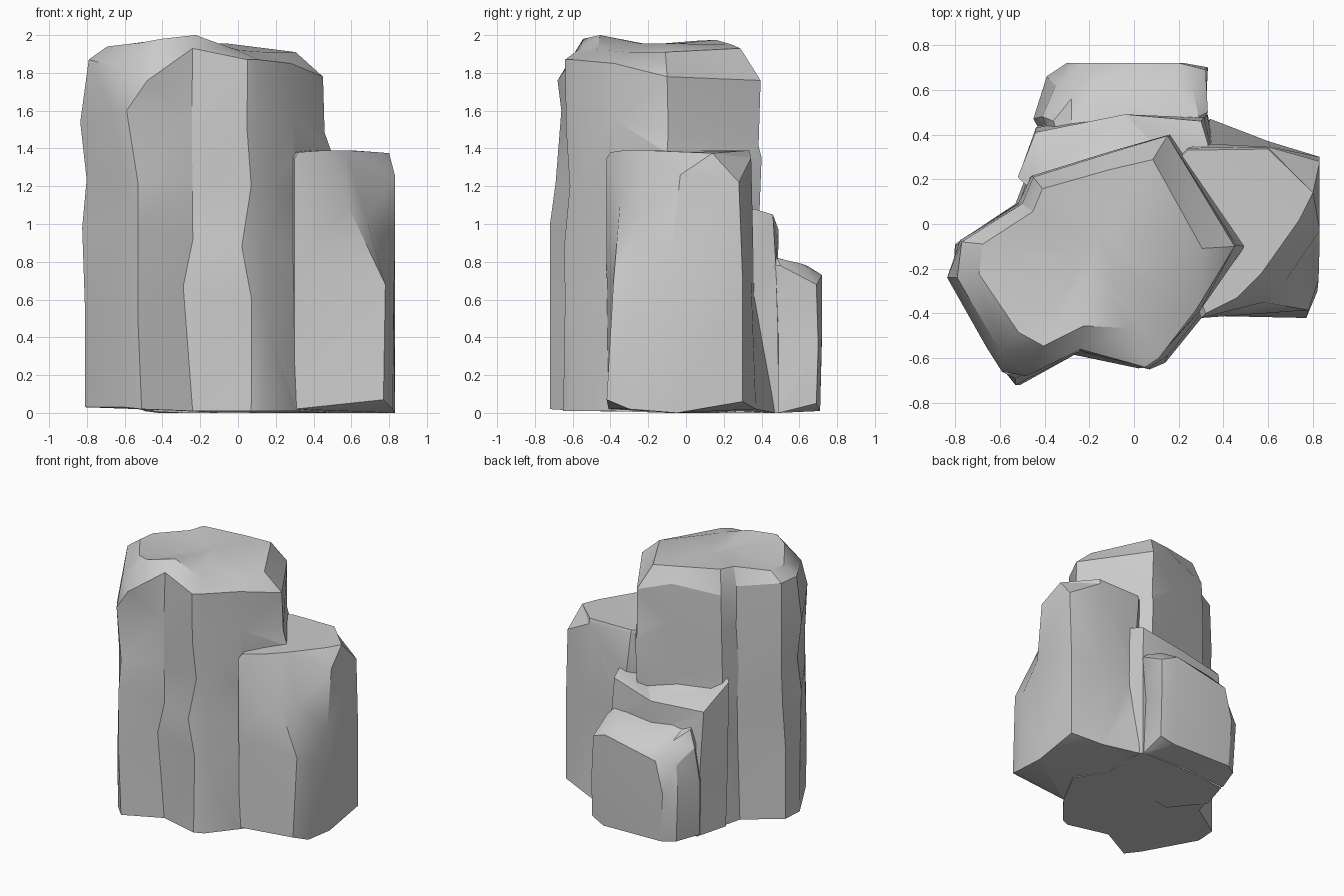
import bpy, bmesh, random
from mathutils import Vector

random.seed(4)


def loft(name, rings):
    """Skin matching rings of points (bottom to top) and cap both ends."""
    bm = bmesh.new()
    loops = [[bm.verts.new(p) for p in ring] for ring in rings]
    n = len(loops[0])
    for a, b in zip(loops, loops[1:]):
        for i in range(n):
            j = (i + 1) % n
            bm.faces.new((a[i], a[j], b[j], b[i]))
    bm.faces.new(loops[0][::-1])
    bm.faces.new(loops[-1])
    bmesh.ops.triangulate(bm, faces=bm.faces[:])
    bmesh.ops.recalc_face_normals(bm, faces=bm.faces[:])
    me = bpy.data.meshes.new(name)
    bm.to_mesh(me)
    bm.free()
    ob = bpy.data.objects.new(name, me)
    bpy.context.collection.objects.link(ob)
    return ob


def between(low, high, levels, wobble):
    """Rings between two end rings, with a little chiselled unevenness."""
    out = [low]
    for t in levels:
        ring = []
        for a, b in zip(low, high):
            p = Vector(a).lerp(Vector(b), t)
            p += Vector([random.uniform(-wobble, wobble) for _ in range(2)]
                        + [random.uniform(-5, 5) * wobble])
            ring.append(p)
        out.append(ring)
    return out + [high]


def inset(ring, centre, scales, heights):
    return [(centre[0] + (p[0] - centre[0]) * k,
             centre[1] + (p[1] - centre[1]) * k, z)
            for p, k, z in zip(ring, scales, heights)]


# tall main column: vertical corners with ground and shoulder heights
main_base = [(-.80, -.09, .03), (-.81, -.25, .03), (-.60, -.63, .03),
             (-.51, -.72, .02), (-.24, -.57, .01), (.07, -.65, .01),
             (.14, -.62, .01), (.31, -.41, .01), (.48, -.10, 0),
             (.17, .38, 0), (-.10, .32, 0), (-.48, .22, .01), (-.53, .09, .02)]
main_shoulder = [(-.77, -.08, 1.87), (-.79, -.24, 1.87), (-.60, -.57, 1.82),
                 (-.48, -.68, 1.76), (-.24, -.56, 1.93), (.05, -.64, 1.87),
                 (.11, -.60, 1.87), (.28, -.38, 1.85), (.45, -.10, 1.78),
                 (.15, .395, 1.76), (-.10, .32, 1.84), (-.45, .21, 1.80),
                 (-.50, .09, 1.84)]
top_z = [1.94, 1.94, 1.96, 1.98, 2.0, 1.93, 1.92, 1.91,
         1.91, 1.93, 1.95, 1.975, 1.97]
top_scale = [.84, .84, .8, .75, .75, .65, .65, .7, .77, .8, .83, .85, .85]
rings = between(main_base, main_shoulder, (.3, .48, .64, .82), .01)
# chiselled corners: (ring, corner) moved to a given place
for (r, c), p in {(1, 2): (-.61, -.62, .5), (1, 3): (-.53, -.72, .5),
                  (2, 3): (-.53, -.72, 1.0), (2, 2): (-.61, -.60, 1.0),
                  (3, 3): (-.53, -.69, 1.22), (3, 2): (-.61, -.60, 1.25),
                  (4, 3): (-.59, -.66, 1.6), (4, 2): (-.66, -.55, 1.6),
                  (1, 4): (-.29, -.58, .67), (2, 5): (.02, -.645, .88),
                  (2, 6): (.13, -.57, .95), (3, 5): (.07, -.615, 1.2),
                  (3, 6): (.15, -.55, 1.24), (1, 6): (.15, -.59, .5),
                  (4, 1): (-.835, -.24, 1.54), (2, 1): (-.825, -.25, .98),
                  (3, 8): (.495, -.10, 1.38), (3, 9): (.16, .40, 1.35)}.items():
    rings[r][c] = Vector(p)
rings.append(inset(main_shoulder, (-.18, -.14), top_scale, top_z))
rings.append(inset(main_shoulder, (-.18, -.14), [.2] * 13, [1.955] * 13))
main = loft("main_column", rings)

# shorter right column, its front right corner cut back toward the top
right_base = [(.30, -.41, .02), (.77, -.42, .07), (.82, -.30, .02),
              (.83, -.05, 0), (.83, .30, .06), (.60, .37, .02),
              (.34, .47, 0), (.10, .2, 0)]
right_mid = [(.30, -.42, .75), (.78, -.385, .68), (.825, -.25, .62),
             (.83, -.08, .82), (.83, .30, .70), (.61, .345, .7),
             (.31, .36, .7), (.10, .2, .7)]
right_high = [(.30, -.42, 1.35), (.58, -.35, 1.10), (.68, -.25, 1.03),
              (.83, -.03, 1.26), (.83, .28, 1.22), (.60, .345, 1.35),
              (.24, .34, 1.37), (.10, .2, 1.37)]
right_top = [(.32, -.40, 1.38), (.46, -.33, 1.39), (.57, -.22, 1.39),
             (.74, .02, 1.38), (.80, .14, 1.375), (.60, .335, 1.39),
             (.24, .33, 1.39), (.10, .2, 1.39)]
right = loft("right_column", [right_base, right_mid, right_high, right_top])

# middle ledge leaning on the back of the main column
ledge_base = [(.34, .10, 0), (.35, .36, 0), (.33, .49, 0), (-.10, .50, 0),
              (-.42, .46, 0), (-.50, .22, .01), (-.30, 0, 0)]
ledge_top = [(.33, .10, 1.09), (.33, .36, 1.08), (.30, .46, 1.05),
             (-.04, .49, .97), (-.44, .41, .96), (-.52, .21, 1.14),
             (-.30, 0, 1.2)]
ledge = loft("back_ledge", between(ledge_base, ledge_top, (.4, .75), .01))

# low block at the back with a sloping top
low_base = [(.20, .25, 0), (.32, .49, 0), (.33, .69, .05), (.22, .71, .01),
            (-.28, .71, .02), (-.37, .65, .02), (-.44, .46, .02), (-.30, .2, 0)]
low_mid = [(.20, .25, .42), (.30, .49, .45), (.33, .70, .36), (.22, .72, .45),
           (-.30, .72, .40), (-.39, .66, .42), (-.45, .47, .43), (-.30, .2, .4)]
low_high = [(.20, .25, .80), (.33, .50, .78), (.32, .69, .68), (.20, .72, .73),
            (-.24, .72, .64), (-.35, .62, .60), (-.41, .48, .70), (-.30, .2, .8)]
low_top = [(.20, .25, .88), (.29, .48, .82), (.26, .61, .79), (.16, .64, .78),
           (-.16, .62, .76), (-.28, .56, .75), (-.36, .46, .82), (-.28, .2, .9)]
low = loft("low_back_block", [low_base, low_mid, low_high, low_top])

# fuse the parts into one continuous rock skin
bpy.context.view_layer.objects.active = main
main.select_set(True)
for part in (right, ledge, low):
    mod = main.modifiers.new("fuse", 'BOOLEAN')
    mod.operation = 'UNION'
    mod.solver = 'EXACT'
    mod.object = part
    bpy.ops.object.modifier_apply(modifier=mod.name)
    bpy.data.objects.remove(part)
main.name = "rock_columns"
bpy.ops.object.shade_smooth_by_angle(angle=0.5)
